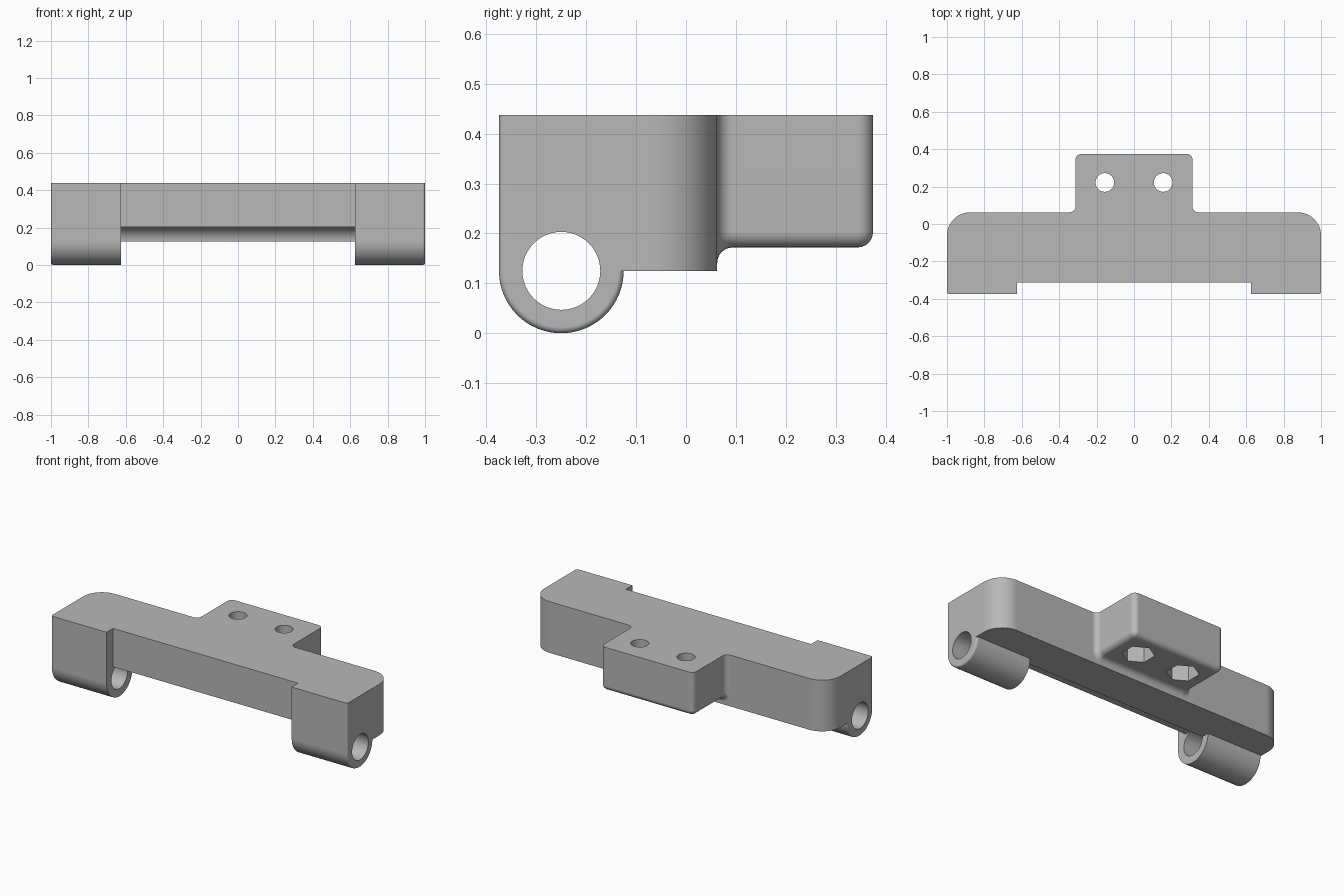
import bpy, bmesh
from math import sin, cos, pi

cube = bpy.data.objects.get("Cube")
if cube:
    bpy.data.objects.remove(cube, do_unlink=True)

TOP, BASE = 0.4375, 0.125
BACK, FRONT = 0.0625, -0.3125
PIN_Y, PIN_Z, BORE = -0.25, 0.125, 0.078125
KNUCKLE_R, KNUCKLE_X = 0.125, 0.625
TAB_X, TAB_BACK, TAB_Z, FILLET = 0.3125, 0.375, 0.172, 0.031

grey = bpy.data.materials.new("plain grey")
grey.use_nodes = True
colour = (0.48, 0.48, 0.48, 1)
grey.diffuse_color = colour
grey.node_tree.nodes["Principled BSDF"].inputs["Base Color"].default_value = colour


def arc(cx, cy, r, start, end, steps):
    """Points of an arc in a plane, angles in quarter turns."""
    angles = [(start + (end - start) * i / steps) * pi / 2 for i in range(steps + 1)]
    return [(cx + r * cos(a), cy + r * sin(a)) for a in angles]


def loft(name, rings):
    """Closed solid through rings that have equal point counts."""
    bm = bmesh.new()
    loops = [[bm.verts.new(p) for p in ring] for ring in rings]
    count = len(loops[0])
    for a, b in zip(loops, loops[1:]):
        for i in range(count):
            j = (i + 1) % count
            bm.faces.new((a[i], a[j], b[j], b[i]))
    bm.faces.new(loops[0])
    bm.faces.new(loops[-1])
    bmesh.ops.remove_doubles(bm, verts=bm.verts, dist=1e-5)
    bmesh.ops.recalc_face_normals(bm, faces=bm.faces)
    mesh = bpy.data.meshes.new(name)
    bm.to_mesh(mesh)
    bm.free()
    mesh.materials.append(grey)
    obj = bpy.data.objects.new(name, mesh)
    bpy.context.collection.objects.link(obj)
    return obj


def upright(name, outline, z0, z1):
    return loft(name, [[(x, y, z) for x, y in outline] for z in (z0, z1)])


def combine(target, other, operation):
    mod = target.modifiers.new("combine", "BOOLEAN")
    mod.operation, mod.solver, mod.object = operation, "EXACT", other
    bpy.context.view_layer.objects.active = target
    bpy.ops.object.modifier_apply(modifier=mod.name)
    bpy.data.objects.remove(other, do_unlink=True)


# Main bar with rounded rear corners
corner = 0.125
plan = [(-1, FRONT), (1, FRONT)]
plan += arc(1 - corner, BACK - corner, corner, 0, 1, 12)
plan += arc(corner - 1, BACK - corner, corner, 1, 2, 12)
bracket = upright("hinge_bracket", plan, BASE, TOP)

# Open slot under the front of the bar
slot = [(-KNUCKLE_X, -0.5), (KNUCKLE_X, -0.5), (KNUCKLE_X, PIN_Y), (-KNUCKLE_X, PIN_Y)]
combine(bracket, upright("slot_cutter", slot, 0, PIN_Z + BORE), "DIFFERENCE")


# Hinge knuckles with a softened outer rim
def knuckle_ring(x, r):
    section = [(PIN_Y - r, TOP)] + arc(PIN_Y, PIN_Z, r, 2, 4, 32) + [(PIN_Y + r, TOP)]
    return [(x, y, z) for y, z in section]


rim = 0.012
for side in (-1, 1):
    rings = [knuckle_ring(side * KNUCKLE_X, KNUCKLE_R)]
    for out, r in arc(1 - rim, KNUCKLE_R - rim, rim, 1, 0, 5):
        rings.append(knuckle_ring(side * out, r))
    combine(bracket, loft("knuckle", rings), "UNION")


# Rear tab: rounded at the back, flared where it meets the bar
def tab_ring(y, r):
    half, low = TAB_X - FILLET, TAB_Z + FILLET
    section = [(-half - r, TOP)] + arc(-half, low, r, 2, 3, 6)
    section += arc(half, low, r, 3, 4, 6) + [(half + r, TOP)]
    return [(x, y, z) for x, z in section]


rings = [tab_ring(-0.05, 2 * FILLET)]
rings += [tab_ring(y, r) for y, r in arc(BACK + FILLET, 2 * FILLET, FILLET, 2, 3, 6)]
rings += [tab_ring(y, r) for y, r in arc(TAB_BACK - FILLET, 0, FILLET, 1, 0, 6)]
combine(bracket, loft("tab", rings), "UNION")

# Pin bore along the hinge axis
bore = arc(PIN_Y, PIN_Z, BORE, 0, 4, 48)[:-1]
combine(bracket, loft("bore_cutter", [[(x, y, z) for y, z in bore] for x in (-1.2, 1.2)]), "DIFFERENCE")

# Screw holes with hexagonal nut pockets below
for x in (-0.156, 0.156):
    y = 0.222
    pocket = arc(x, y, 0.09, 1, 5, 6)[:-1]
    combine(bracket, upright("pocket_cutter", pocket, 0.05, 0.3), "DIFFERENCE")
    hole = arc(x, y, 0.05, 0, 4, 32)[:-1]
    combine(bracket, upright("hole_cutter", hole, 0.05, 0.6), "DIFFERENCE")

# Smooth curved surfaces, crisp edges
bpy.ops.object.select_all(action="DESELECT")
bracket.select_set(True)
bpy.context.view_layer.objects.active = bracket
bpy.ops.object.shade_smooth_by_angle(angle=pi / 6)
normals = bracket.modifiers.new("flat normals", "WEIGHTED_NORMAL")
normals.keep_sharp = True
